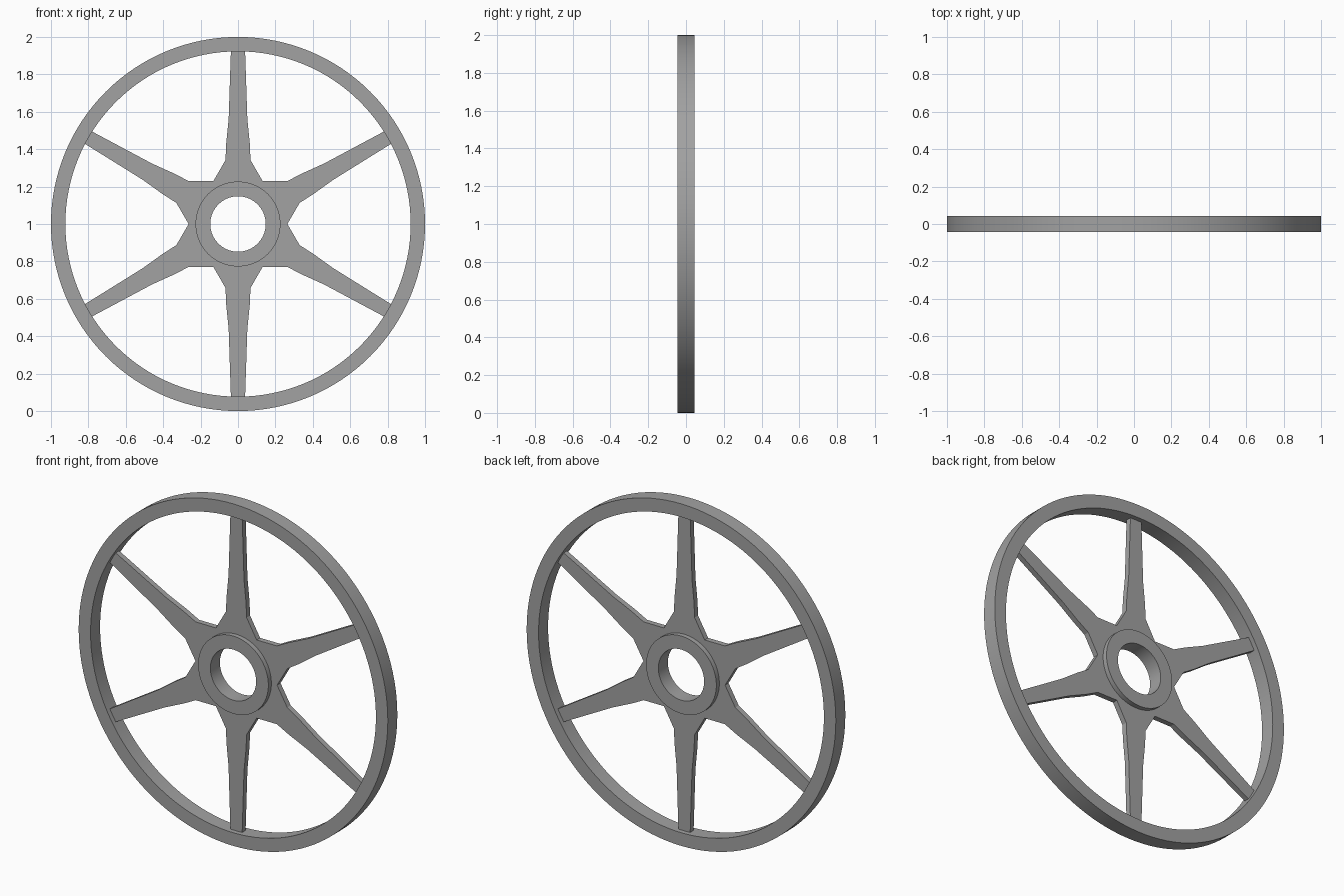
import bpy, bmesh
from math import sin, cos, pi, radians
from mathutils import Matrix

if "Cube" in bpy.data.objects:
    bpy.data.objects.remove(bpy.data.objects["Cube"])

AXLE_Z = 1.0
dark = bpy.data.materials.new("dark_grey_metal")
dark.diffuse_color = (0.36, 0.36, 0.36, 1)
dark.use_nodes = True
dark.node_tree.nodes["Principled BSDF"].inputs["Base Color"].default_value = dark.diffuse_color


def finish(bm, name, smooth=False):
    bmesh.ops.recalc_face_normals(bm, faces=bm.faces)
    mesh = bpy.data.meshes.new(name)
    bm.to_mesh(mesh)
    bm.free()
    mesh.materials.append(dark)
    ob = bpy.data.objects.new(name, mesh)
    ob.location.z = AXLE_Z
    bpy.context.collection.objects.link(ob)
    if smooth:
        bpy.ops.object.select_all(action='DESELECT')
        ob.select_set(True)
        bpy.context.view_layer.objects.active = ob
        bpy.ops.object.shade_smooth_by_angle(angle=radians(30))
    return ob


def ring(name, outer, inner, half_depth, sides):
    """Rectangular section swept round the y axis."""
    bm = bmesh.new()
    section = [(inner, -half_depth), (outer, -half_depth),
               (outer, half_depth), (inner, half_depth)]
    loops = []
    for i in range(sides):
        a = 2 * pi * i / sides
        loops.append([bm.verts.new((r * sin(a), y, r * cos(a))) for r, y in section])
    for i in range(sides):
        p, q = loops[i], loops[(i + 1) % sides]
        for k in range(4):
            n = (k + 1) % 4
            bm.faces.new((p[k], p[n], q[n], q[k]))
    return finish(bm, name, smooth=True)


# Rim and hub
ring("rim", 1.0, 0.923, 0.044, 128)
ring("hub", 0.227, 0.148, 0.044, 96)

# Six-spoke web: (half width, radius) profile of one spoke, mirrored and repeated
half = [(0.10, 0.1732), (0.132, 0.2286), (0.067, 0.342),
        (0.063, 0.43), (0.050, 0.56), (0.038, 0.925)]
outline = half + [(-x, z) for x, z in reversed(half)]
HALF_WEB = 0.016
bm = bmesh.new()
for i in range(6):
    turn = Matrix.Rotation(i * pi / 3, 4, 'Y')
    verts = [bm.verts.new((x, -HALF_WEB, z)) for x, z in outline]
    bmesh.ops.transform(bm, matrix=turn, verts=verts)
    bm.faces.new(verts)
bmesh.ops.remove_doubles(bm, verts=bm.verts, dist=0.001)
web = bmesh.ops.extrude_face_region(bm, geom=bm.faces[:], use_keep_orig=True)
moved = [g for g in web["geom"] if isinstance(g, bmesh.types.BMVert)]
bmesh.ops.translate(bm, verts=moved, vec=(0, 2 * HALF_WEB, 0))
finish(bm, "spokes")
